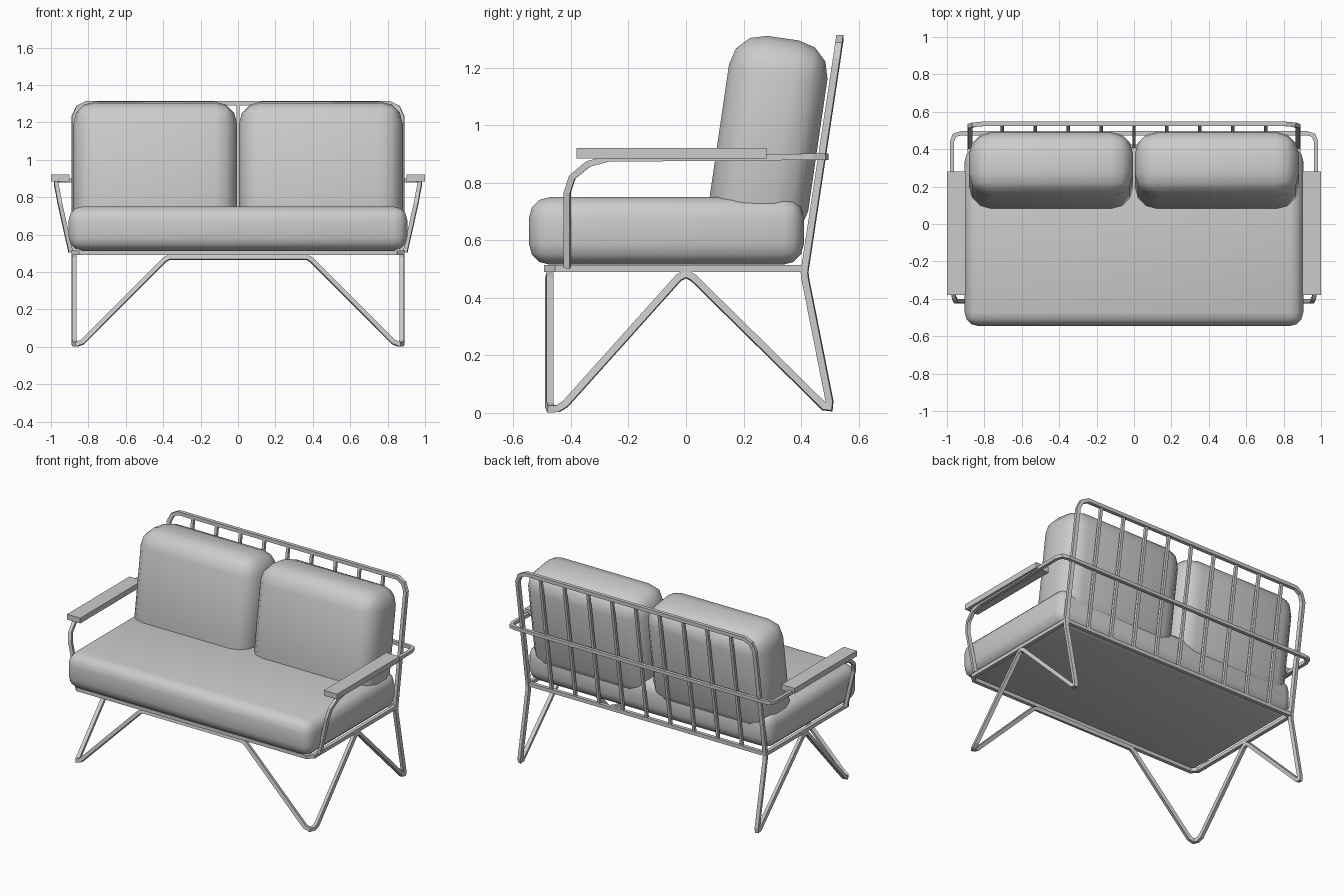
import bpy, bmesh, math
from mathutils import Vector

if "Cube" in bpy.data.objects:
    bpy.data.objects.remove(bpy.data.objects["Cube"])


def finish(name, bm, mirror=False):
    bmesh.ops.recalc_face_normals(bm, faces=bm.faces)
    me = bpy.data.meshes.new(name)
    bm.to_mesh(me)
    bm.free()
    ob = bpy.data.objects.new(name, me)
    bpy.context.collection.objects.link(ob)
    if mirror:
        ob.modifiers.new("Mirror", 'MIRROR').use_clip = True
    return ob


def rod(name, pts, w=0.024, mirror=True, side=(0, 1, 0), caps=False):
    """Square bar swept along a path with mitred bends."""
    pts = [Vector(p) for p in pts]
    dirs = [(b - a).normalized() for a, b in zip(pts, pts[1:])]
    d = dirs[0]
    u = Vector(side)
    u = (u - d * u.dot(d)).normalized()
    v = d.cross(u)
    h = w / 2
    ring = [pts[0] + u * a * h + v * b * h for a, b in ((1, 1), (-1, 1), (-1, -1), (1, -1))]
    bm = bmesh.new()
    prev = [bm.verts.new(p) for p in ring]
    if caps:
        bm.faces.new(prev)
    for i, d in enumerate(dirs):
        n = (d + dirs[i + 1]).normalized() if i + 1 < len(dirs) else d
        ring = [p + d * ((pts[i + 1] - p).dot(n) / d.dot(n)) for p in ring]
        cur = [bm.verts.new(p) for p in ring]
        for k in range(4):
            bm.faces.new((prev[k], prev[k - 1], cur[k - 1], cur[k]))
        prev = cur
    if caps:
        bm.faces.new(prev)
    return finish(name, bm, mirror)


def box(name, size, loc, bevel=0, segs=3, tilt=0, mirror=False):
    bm = bmesh.new()
    bmesh.ops.create_cube(bm, size=1)
    bmesh.ops.scale(bm, vec=size, verts=bm.verts)
    if bevel:
        bmesh.ops.bevel(bm, geom=bm.edges[:], offset=bevel, segments=segs,
                        profile=0.5, affect='EDGES')
        for f in bm.faces:
            f.smooth = True
    c, s = math.cos(tilt), math.sin(tilt)
    for vert in bm.verts:
        x, y, z = vert.co
        vert.co = Vector((x, y * c + z * s, z * c - y * s)) + Vector(loc)
    return finish(name, bm, mirror)


# Cushions
box("seat_cushion", (1.81, 0.955, 0.235), (0, -0.068, 0.6325), 0.072)
box("back_cushions", (0.876, 0.346, 0.70), (0.443, 0.287, 0.956), 0.118,
    tilt=math.radians(8.3), mirror=True)

# Continuous bent bar: back hoop, rear legs, side and front hairpin legs
rod("leg_and_back_frame", [
    (0, 0.535, 1.302), (0.81, 0.535, 1.302), (0.855, 0.531, 1.279), (0.877, 0.524, 1.23),
    (0.877, 0.412, 0.49), (0.877, 0.415, 0.465),
    (0.877, 0.499, 0.04), (0.877, 0.497, 0.02), (0.877, 0.48, 0.022),
    (0.877, 0.025, 0.47), (0.877, 0.0, 0.483), (0.877, -0.025, 0.47),
    (0.877, -0.42, 0.03), (0.872, -0.445, 0.015), (0.86, -0.47, 0.014), (0.83, -0.475, 0.026),
    (0.395, -0.475, 0.463), (0.37, -0.475, 0.478), (0, -0.475, 0.478)])

# Seat frame
rod("seat_frame", [
    (0, -0.482, 0.502), (0.845, -0.482, 0.502), (0.877, -0.45, 0.502),
    (0.877, 0.412, 0.502), (0, 0.412, 0.502)])

# Back slats
for i in range(-4, 5):
    rod(f"back_slat_{i + 5}", [(i * 0.176, 0.412, 0.502), (i * 0.176, 0.533, 1.30)],
        w=0.018, mirror=False, side=(1, 0, 0), caps=True)

# Arm rail running round the back, and armrest pads
rod("arm_rail", [
    (0, 0.485, 0.89), (0.925, 0.485, 0.89), (0.96, 0.475, 0.89), (0.973, 0.44, 0.89),
    (0.973, -0.27, 0.884), (0.971, -0.34, 0.865), (0.962, -0.395, 0.82),
    (0.952, -0.413, 0.765), (0.894, -0.413, 0.505)], w=0.022)
box("armrest_pads", (0.098, 0.66, 0.036), (0.951, -0.05, 0.903), mirror=True)
